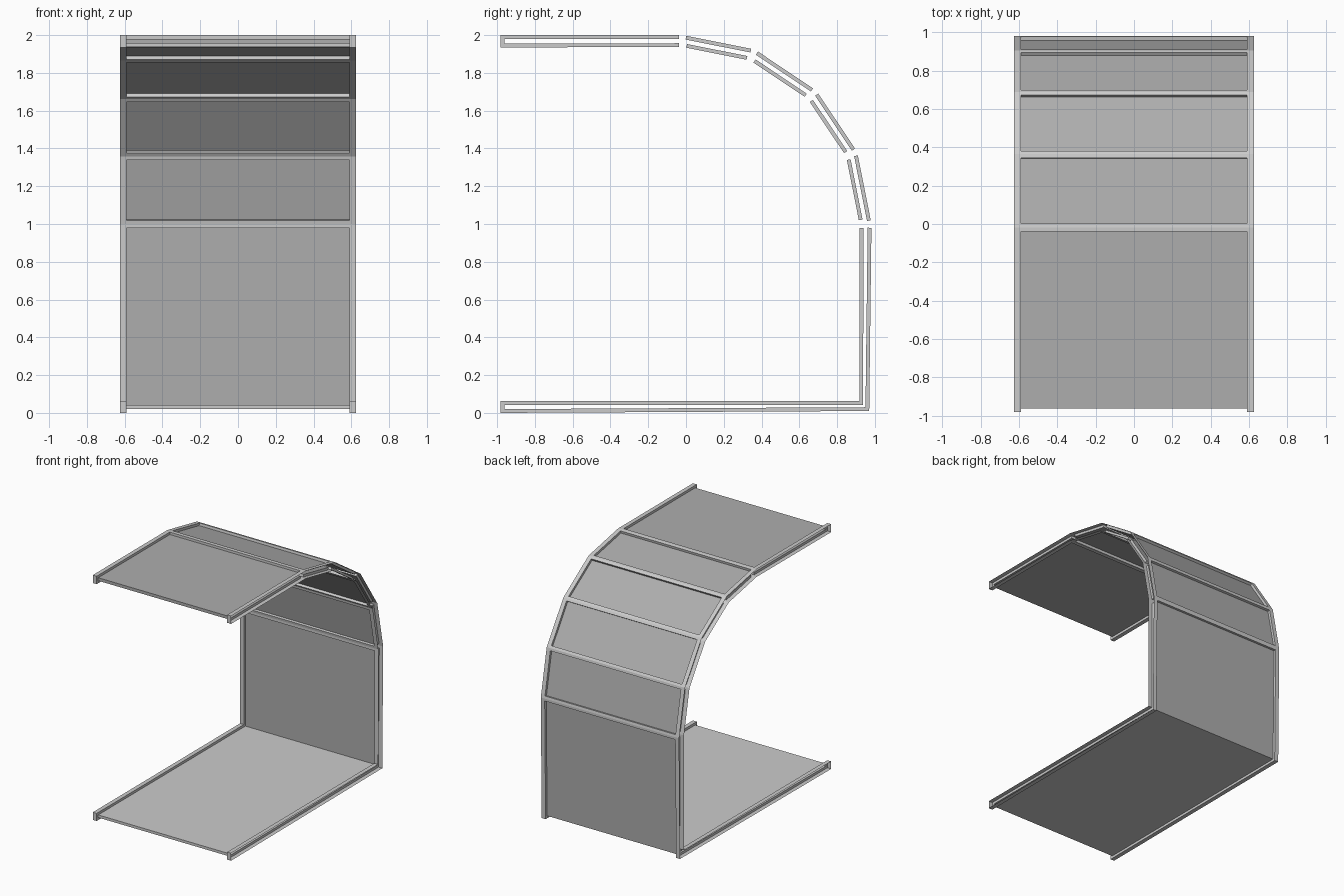
import bpy, bmesh
from math import sin, cos, radians
from mathutils import Vector

if "Cube" in bpy.data.objects:
    bpy.data.objects.remove(bpy.data.objects["Cube"])

XO, XI = 0.625, 0.59        # rail outer / inner x
BAR, DEPTH = 0.02, 0.02     # half crossbar width, recess depth
CY, CZ = -0.018, 1.0        # arc centre

dark = bpy.data.materials.new("dark_panel")
dark.diffuse_color = (0.42, 0.42, 0.42, 1)
dark.use_nodes = True
dark.node_tree.nodes["Principled BSDF"].inputs["Base Color"].default_value = dark.diffuse_color
light = bpy.data.materials.new("light_frame")
light.diffuse_color = (0.8, 0.8, 0.8, 1)
light.use_nodes = True
light.node_tree.nodes["Principled BSDF"].inputs["Base Color"].default_value = light.diffuse_color


def arc(r):
    return [Vector((CY + r * sin(radians(a)), CZ + r * cos(radians(a))))
            for a in (0, 22.5, 45, 67.5, 90)]


def toward(p, q):
    return p + (q - p).normalized() * BAR


def normal(p, q):
    d = (q - p).normalized()
    return Vector((-d.y, d.x))


def recessed(pts):
    """Mitred inward offset of a profile."""
    out = []
    for i, p in enumerate(pts):
        a = normal(pts[max(i - 1, 0)], pts[max(i, 1)])
        b = normal(pts[min(i, len(pts) - 2)], pts[min(i + 1, len(pts) - 1)])
        out.append(p - (a + b) * DEPTH / (1 + a.dot(b)))
    return out


def quad(bm, *pts, mat=0):
    bm.faces.new([bm.verts.new((x, p.x, p.y)) for x, p in pts]).material_index = mat


def strip(bm, pts, x0, x1, plain=None):
    """Flat band along a profile; dark except for the plain segments."""
    for i, (p, q) in enumerate(zip(pts, pts[1:])):
        mat = 0 if plain is None or i in plain else 1
        quad(bm, (x0, p), (x1, p), (x1, q), (x0, q), mat=mat)


def finish(bm, name):
    bmesh.ops.remove_doubles(bm, verts=bm.verts, dist=1e-5)
    me = bpy.data.meshes.new(name)
    me.materials.append(light)
    me.materials.append(dark)
    bm.to_mesh(me)
    bm.free()
    bpy.context.collection.objects.link(bpy.data.objects.new(name, me))


def panel(name, pts, plain=()):
    """Recessed panel with its surrounding walls."""
    bm, low = bmesh.new(), recessed(pts)
    strip(bm, low, -XI, XI, plain)
    for i in range(len(pts) - 1):
        p, q, a, b = pts[i], pts[i + 1], low[i], low[i + 1]
        quad(bm, (-XI, p), (-XI, a), (-XI, b), (-XI, q))
        quad(bm, (XI, p), (XI, q), (XI, b), (XI, a))
    quad(bm, (-XI, pts[0]), (XI, pts[0]), (XI, low[0]), (-XI, low[0]))
    quad(bm, (-XI, low[-1]), (XI, low[-1]), (XI, pts[-1]), (-XI, pts[-1]))
    finish(bm, name)


outer, inner = arc(1.0), arc(0.937)[::-1]
base = [Vector(p) for p in ((0.97, 0.01), (-0.982, 0), (-0.982, 0.062), (0.918, 0.062))]
roof = [Vector(p) for p in ((-0.982, 1.935), (-0.982, 2.0))]
loop = outer + base + inner + roof
n = len(loop)

# side rails, open along their outer edges
for side, x0, x1 in (("left", -XO, -XI), ("right", XI, XO)):
    bm = bmesh.new()
    strip(bm, loop + loop[:1], x0, x1)
    finish(bm, side + "_rail")

# crossbars at every bend of the arc
bm = bmesh.new()
for i, p in enumerate(loop):
    if p in outer or p in inner:
        strip(bm, [toward(p, loop[i - 1]), p, toward(p, loop[(i + 1) % n])], -XI, XI)
finish(bm, "crossbars")

# curved section panels
for label, pts in (("outer", outer), ("inner", inner)):
    for i, (p, q) in enumerate(zip(pts, pts[1:])):
        panel(f"{label}_curve_panel_{i + 1}", [toward(p, q), toward(q, p)])

# wall and floor shell (floor stays light), then roof shell
panel("wall_and_floor", [toward(outer[-1], base[0])] + base + [toward(inner[0], base[-1])],
      plain=(1, 2, 3))
panel("roof", [toward(inner[-1], roof[0])] + roof + [toward(outer[0], roof[1])])
